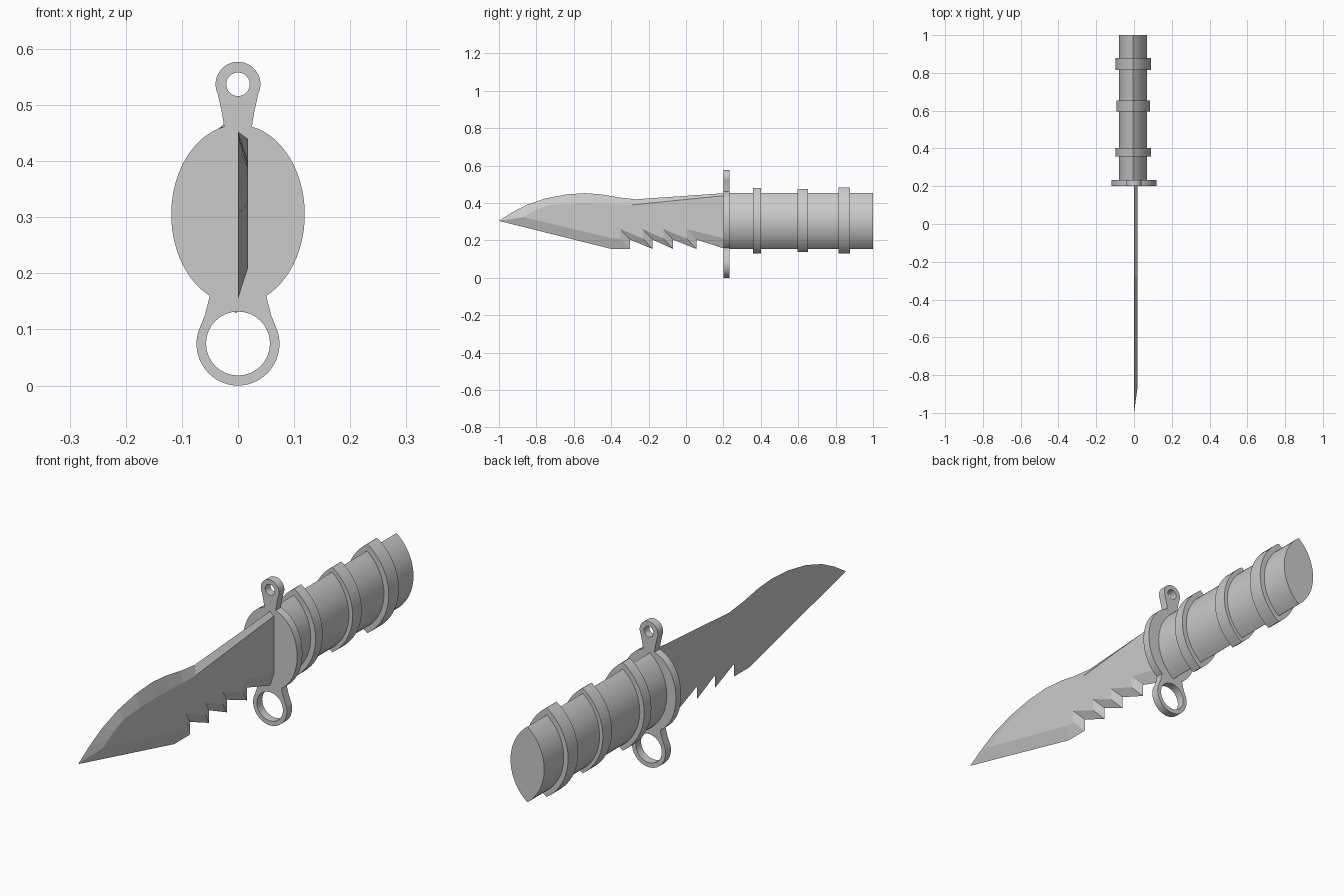
import bpy, bmesh, math
from math import sin, cos, pi, radians
from mathutils import Matrix

cube = bpy.data.objects.get("Cube")
if cube:
    bpy.data.objects.remove(cube)

steel = bpy.data.materials.new("grey_steel")
steel.use_nodes = True
grey = (0.6, 0.6, 0.6, 1)
steel.diffuse_color = grey
steel.node_tree.nodes["Principled BSDF"].inputs["Base Color"].default_value = grey


def finish(name, mesh, smooth=True):
    mesh.materials.clear()
    mesh.materials.append(steel)
    obj = bpy.data.objects.new(name, mesh)
    bpy.context.collection.objects.link(obj)
    if smooth:
        bpy.ops.object.select_all(action='DESELECT')
        obj.select_set(True)
        bpy.context.view_layer.objects.active = obj
        bpy.ops.object.shade_smooth_by_angle(angle=radians(30))
    return obj


def slab(name, loops, y0, y1):
    """Extrude closed (x, z) loops along y; inner loops become holes."""
    curve = bpy.data.curves.new(name, 'CURVE')
    curve.dimensions = '2D'
    curve.fill_mode = 'BOTH'
    curve.extrude = (y1 - y0) / 2
    for loop in loops:
        spline = curve.splines.new('POLY')
        spline.points.add(len(loop) - 1)
        for point, (x, z) in zip(spline.points, loop):
            point.co = (x, z, 0, 1)
        spline.use_cyclic_u = True
    helper = bpy.data.objects.new(name + "_profile", curve)
    bpy.context.collection.objects.link(helper)
    graph = bpy.context.evaluated_depsgraph_get()
    mesh = bpy.data.meshes.new_from_object(helper.evaluated_get(graph))
    bpy.data.objects.remove(helper)
    mesh.transform(Matrix.Translation((0, (y0 + y1) / 2, 0)) @ Matrix.Rotation(pi / 2, 4, 'X'))
    bm = bmesh.new()
    bm.from_mesh(mesh)
    bmesh.ops.remove_doubles(bm, verts=bm.verts, dist=0.0001)
    bmesh.ops.recalc_face_normals(bm, faces=bm.faces)
    bm.to_mesh(mesh)
    bm.free()
    return finish(name, mesh)


def arc(cz, rx, rz, start, end, steps):
    angles = [radians(start + (end - start) * i / steps) for i in range(steps + 1)]
    return [(rx * cos(a), cz + rz * sin(a)) for a in angles]


def lens(cx, cz, half_w, half_h, steps=20):
    """Two circular arcs meeting in points at top and bottom."""
    r = (half_w ** 2 + half_h ** 2) / (2 * half_w)
    limit = math.asin(half_h / r)
    side = [(r * cos(a) - r + half_w, r * sin(a))
            for a in (limit * (2 * i / steps - 1) for i in range(steps + 1))]
    return [(cx + x, cz + z) for x, z in side] + [(cx - x, cz + z) for x, z in side[-2:0:-1]]


# Grip and its raised bands
slab("grip", [lens(-0.005, 0.305, 0.074, 0.15)], 0.22, 1.0)
bands = [(0.357, 0.402, 0.094, 0.175), (0.596, 0.653, 0.089, 0.169), (0.815, 0.878, 0.094, 0.177)]
for i, (y0, y1, w, h) in enumerate(bands):
    slab(f"grip_band_{i + 1}", [lens(-0.004, 0.306, w, h)], y0, y1)

# Guard: oval plate with a large eye below and a small eye above
right = (arc(0.075, 0.074, 0.075, -90, 15, 16) + [(0.059, 0.126)]
         + arc(0.305, 0.119, 0.16, -65, 78, 28) + [(0.029, 0.488)]
         + arc(0.537, 0.040, 0.040, -25, 90, 14))
outline = right + [(-x, z) for x, z in right[-2:0:-1]]
slab("guard", [outline, arc(0.075, 0.057, 0.057, 0, 348.75, 31),
               arc(0.537, 0.021, 0.021, 0, 345, 23)], 0.2, 0.233)

# Blade: (y, z) cutting outline paired with the raised edge of its bevelled side
rim = [((-1, 0.305), (-0.87, 0.325)), ((-0.40, 0.155), (-0.39, 0.21))]
for y in (-0.30, -0.18, -0.07, 0.055):
    for z in (0.155, 0.205):
        rim.append(((y, z), (y - 0.05, z + 0.055)))
rim += [((0.21, 0.155), (0.21, 0.21)), ((0.21, 0.453), (0.21, 0.44)),
        ((-0.27, 0.42), (-0.29, 0.39)), ((-0.36, 0.430), (-0.37, 0.392)),
        ((-0.45, 0.446), (-0.46, 0.395)), ((-0.54, 0.453), (-0.55, 0.397)),
        ((-0.64, 0.446), (-0.64, 0.396)), ((-0.75, 0.425), (-0.74, 0.388)),
        ((-0.85, 0.391), (-0.80, 0.365)), ((-0.93, 0.350), (-0.84, 0.343))]
bm = bmesh.new()
flat = [bm.verts.new((0, *outer)) for outer, inner in rim]
raised = [bm.verts.new((0.018, *inner)) for outer, inner in rim]
bm.faces.new(flat[::-1])
bm.faces.new(raised)
for i in range(len(rim)):
    j = (i + 1) % len(rim)
    bm.faces.new((flat[i], flat[j], raised[j], raised[i]))
bmesh.ops.recalc_face_normals(bm, faces=bm.faces)
blade = bpy.data.meshes.new("blade")
bm.to_mesh(blade)
bm.free()
finish("blade", blade, smooth=False)
